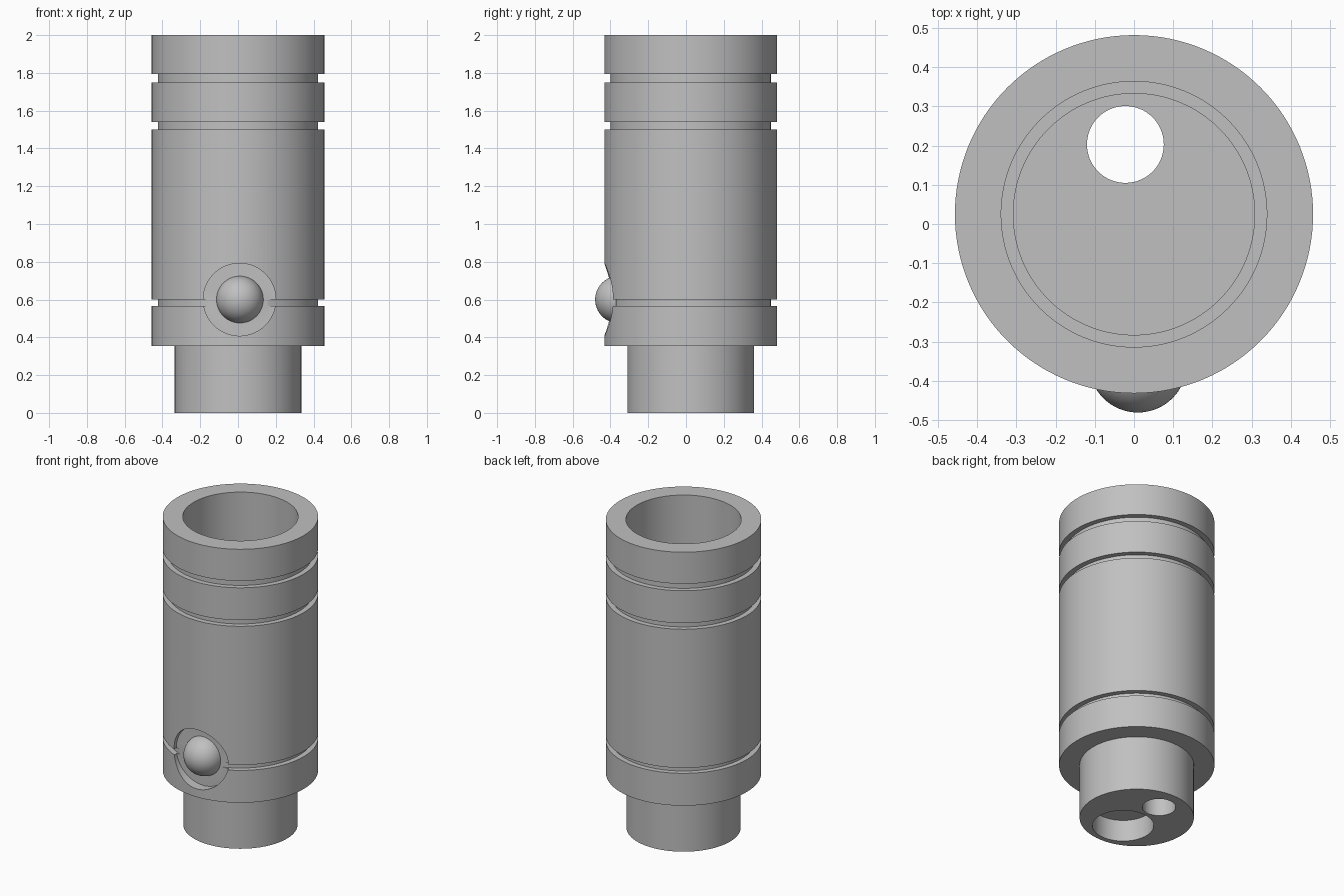
import bpy, bmesh, math
from mathutils import Matrix, Vector

cube = bpy.data.objects.get("Cube")
if cube:
    bpy.data.objects.remove(cube, do_unlink=True)

AXIS_Y = 0.025

grey = bpy.data.materials.new("satin_grey")
grey.use_nodes = True
grey.diffuse_color = (0.53, 0.53, 0.53, 1)
grey.node_tree.nodes["Principled BSDF"].inputs["Base Color"].default_value = grey.diffuse_color


def make_object(name, bm):
    bmesh.ops.recalc_face_normals(bm, faces=bm.faces)
    mesh = bpy.data.meshes.new(name)
    bm.to_mesh(mesh)
    bm.free()
    mesh.materials.append(grey)
    obj = bpy.data.objects.new(name, mesh)
    bpy.context.collection.objects.link(obj)
    return obj


def activate(obj):
    bpy.ops.object.select_all(action='DESELECT')
    obj.select_set(True)
    bpy.context.view_layer.objects.active = obj


def smooth(obj):
    activate(obj)
    bpy.ops.object.shade_smooth_by_angle(angle=math.radians(30))


def lathe(name, profile, steps=128):
    bm = bmesh.new()
    verts = [bm.verts.new((r, 0, z)) for r, z in profile]
    edges = [bm.edges.new(pair) for pair in zip(verts, verts[1:])]
    bmesh.ops.spin(bm, geom=verts + edges, axis=(0, 0, 1), cent=(0, 0, 0),
                   angle=math.tau, steps=steps)
    bmesh.ops.remove_doubles(bm, verts=bm.verts, dist=1e-4)
    bmesh.ops.translate(bm, verts=bm.verts, vec=(0, AXIS_Y, 0))
    return make_object(name, bm)


def drill(target, name, centre, radius, depth, axis='Z'):
    bm = bmesh.new()
    turn = Matrix.Rotation(math.pi / 2, 4, 'X') if axis == 'Y' else Matrix()
    bmesh.ops.create_cone(bm, cap_ends=True, segments=96, radius1=radius, radius2=radius,
                          depth=depth, matrix=Matrix.Translation(centre) @ turn)
    cutter = make_object(name, bm)
    cutter.hide_render = True
    mod = target.modifiers.new(name, 'BOOLEAN')
    mod.operation = 'DIFFERENCE'
    mod.solver = 'EXACT'
    mod.object = cutter
    activate(target)
    bpy.ops.object.modifier_apply(modifier=name)
    bpy.data.objects.remove(cutter, do_unlink=True)


# Sleeve: neck, shoulder, grooved barrel and stepped bore
OUTER, GROOVE, NECK = 0.457, 0.424, 0.336
profile = [(0, 0), (NECK, 0), (NECK, 0.355), (OUTER, 0.355)]
for low, high in ((0.565, 0.60), (1.50, 1.54), (1.75, 1.795)):
    profile += [(OUTER, low), (GROOVE, low), (GROOVE, high), (OUTER, high)]
profile += [(OUTER, 2), (0.339, 2), (0.339, 0.42), (0.308, 0.42), (0.308, 0.2), (0, 0.2)]
body = lathe("sleeve_body", profile)

# Flat round recess in the front, and the two holes in the base
drill(body, "recess_cutter", (0.008, -0.57, 0.6), 0.192, 0.4, 'Y')
drill(body, "through_hole_cutter", (-0.022, 0.203, 0.1), 0.098, 0.4)
drill(body, "blind_hole_cutter", (0, AXIS_Y - 0.125, 0.04), 0.18, 0.2)
smooth(body)

# Domed button sitting in the recess
bm = bmesh.new()
bmesh.ops.create_uvsphere(bm, u_segments=64, v_segments=32, radius=0.125,
                          matrix=Matrix.Rotation(math.pi / 2, 4, 'X'))
cut = bmesh.ops.bisect_plane(bm, geom=bm.verts[:] + bm.edges[:] + bm.faces[:],
                             plane_co=Vector((0, 0.01, 0)), plane_no=Vector((0, 1, 0)),
                             clear_outer=True)
bmesh.ops.holes_fill(bm, edges=[e for e in bm.edges if e.is_boundary])
bmesh.ops.translate(bm, verts=bm.verts, vec=(0.01, -0.356, 0.6))
smooth(make_object("dome_button", bm))
